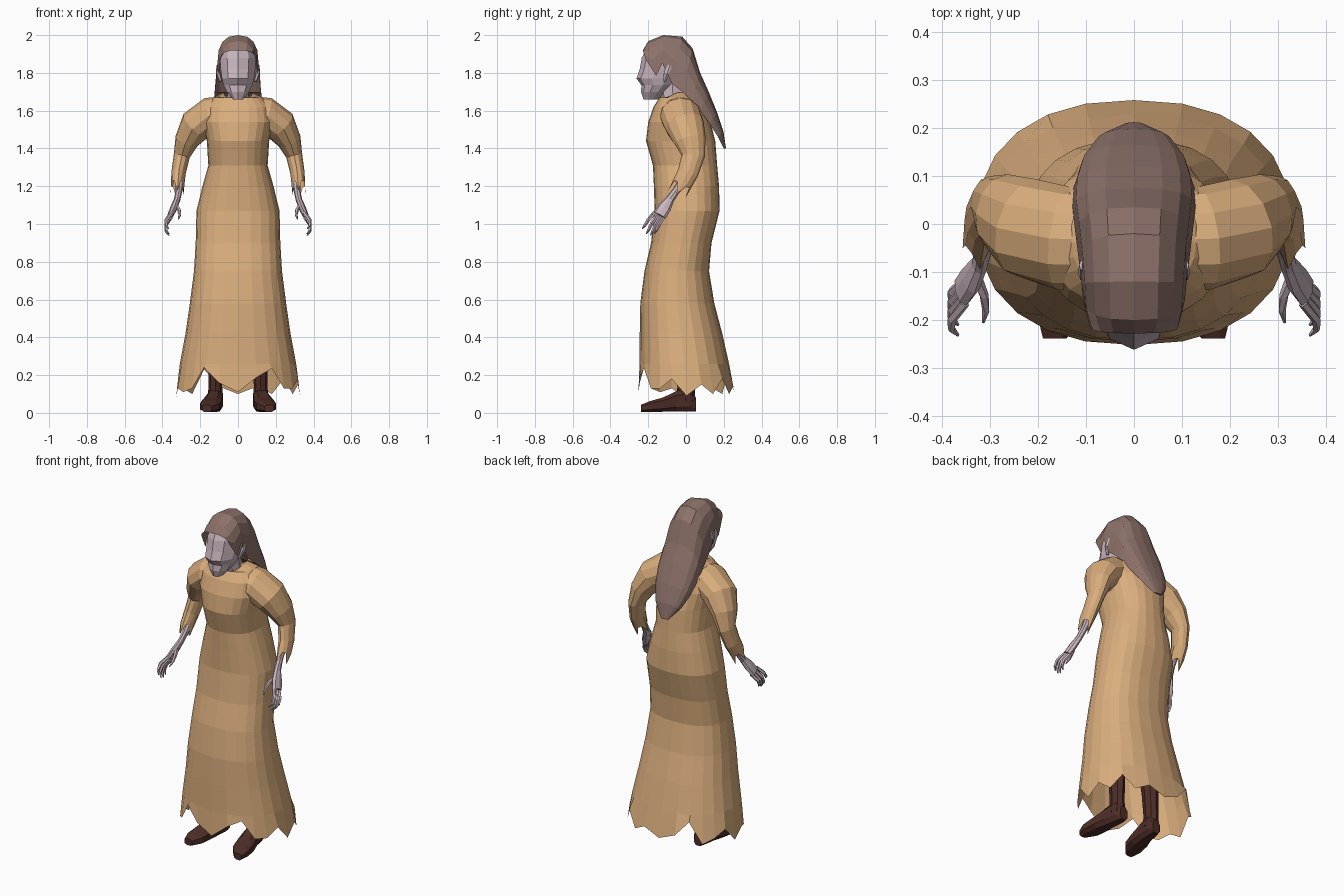
import bpy, bmesh, math
from mathutils import Vector


def material(name, rgb):
    m = bpy.data.materials.new(name)
    m.diffuse_color = (*rgb, 1)
    return m


CLOTH = material("tan cloth", (0.70, 0.42, 0.205))
SKIN = material("pale mauve skin", (0.58, 0.46, 0.51))
HAIR = material("brown hair", (0.27, 0.17, 0.145))
LEATHER = material("dark leather", (0.075, 0.026, 0.02))


def loft(name, rings, mat, caps=(True, True), mirror=False, closed=True):
    """Skin a list of equal point rings with quads."""
    bm = bmesh.new()
    vs = [[bm.verts.new(p) for p in r] for r in rings]
    n = len(vs[0])
    for a, b in zip(vs, vs[1:]):
        for i in range(n if closed else n - 1):
            j = (i + 1) % n
            bm.faces.new((a[i], a[j], b[j], b[i]))
    if caps[0]:
        bm.faces.new(vs[0])
    if caps[1]:
        bm.faces.new(vs[-1])
    bmesh.ops.recalc_face_normals(bm, faces=bm.faces)
    me = bpy.data.meshes.new(name)
    bm.to_mesh(me)
    bm.free()
    me.materials.append(mat)
    ob = bpy.data.objects.new(name, me)
    bpy.context.collection.objects.link(ob)
    if mirror:
        ob.modifiers.new("mirror", 'MIRROR').use_mirror_merge = False
    return ob


def oval(c, u, v, n, e=2.0, start=0.0):
    """Superellipse ring about c with half axes u and v."""
    out = []
    for k in range(n):
        t = start + 2 * math.pi * k / n
        co, si = math.cos(t), math.sin(t)
        out.append(Vector(c) + Vector(u) * math.copysign(abs(co) ** (2 / e), co)
                   + Vector(v) * math.copysign(abs(si) ** (2 / e), si))
    return out


def level(sections, n, e=2.0):
    """Horizontal rings from (z, half width, front y, back y), starting at the front."""
    return [oval((0, (f + b) / 2, z), (0, (f - b) / 2, 0), (w, 0, 0), n, e)
            for z, w, f, b in sections]


def tube(path, n):
    """Rings across a path of (x, y, z, radius sideways, radius in depth)."""
    pts = [Vector(p[:3]) for p in path]
    rings = []
    for i, p in enumerate(path):
        t = (pts[min(i + 1, len(pts) - 1)] - pts[max(i - 1, 0)]).normalized()
        u = t.cross(Vector((0, 1, 0))).normalized()
        rings.append(oval(pts[i], u * p[3], u.cross(t) * p[4], n))
    return rings


# Dress: long body with a dipped collar and a torn hem
dress = level([
    (0.13, 0.328, -0.252, 0.258), (0.26, 0.308, -0.246, 0.228),
    (0.42, 0.278, -0.245, 0.192), (0.58, 0.255, -0.242, 0.15),
    (0.75, 0.233, -0.22, 0.122), (0.90, 0.224, -0.185, 0.135),
    (1.07, 0.22, -0.166, 0.178), (1.20, 0.188, -0.17, 0.175),
    (1.31, 0.157, -0.175, 0.165), (1.44, 0.165, -0.212, 0.155),
    (1.54, 0.19, -0.2, 0.13), (1.62, 0.18, -0.172, 0.10),
    (1.67, 0.13, -0.14, 0.065), (1.695, 0.075, -0.125, 0.03)], 24, 2.3)
hem = [.11, .19, .235, .13, .13, .18, .09, .15, .10, .18, .10, .14,
       .10, .14, .23, .10, .13, .17, .08, .13, .11, .13, .24, .16]
for p, z in zip(dress[0], hem):
    p.z = z
for k, p in enumerate(dress[-1]):
    p.z -= 0.04 * max(0, math.cos(2 * math.pi * k / 24))
loft("dress", dress, CLOTH, caps=(False, False))

# Sleeves: rounded shoulders, tapering to a ragged cuff
sleeve = tube([
    (0.03, -0.035, 1.59, 0.09, 0.105), (0.145, -0.03, 1.575, 0.097, 0.108),
    (0.222, -0.008, 1.522, 0.09, 0.105), (0.272, 0.022, 1.44, 0.064, 0.084),
    (0.298, 0.038, 1.36, 0.043, 0.062), (0.315, 0.01, 1.27, 0.038, 0.055),
    (0.323, -0.03, 1.19, 0.034, 0.05)], 12)
for k, p in enumerate(sleeve[-1]):
    p += Vector((0.0, -0.02, -0.035)) if k % 3 == 0 else Vector((0, 0.008, 0.02))
loft("sleeves", sleeve, CLOTH, caps=(True, False), mirror=True)

# Forearms and palms
loft("hands", tube([
    (0.305, 0.01, 1.28, 0.024, 0.026), (0.312, -0.05, 1.18, 0.018, 0.02),
    (0.322, -0.085, 1.13, 0.017, 0.023), (0.34, -0.115, 1.085, 0.019, 0.036),
    (0.358, -0.14, 1.045, 0.016, 0.036)], 8), SKIN, mirror=True)

# Fingers curl out and down
for k in range(4):
    by, bz = -0.165 + 0.016 * k, 1.06 - 0.008 * k
    ty, tz = -0.232 + 0.022 * k, (0.975, 0.948, 0.94, 0.95)[k]
    loft("finger", tube([
        (0.352, by, bz, 0.010, 0.010),
        (0.379, by * .5 + ty * .5, bz * .55 + tz * .45, 0.010, 0.010),
        (0.380, by * .2 + ty * .8, bz * .2 + tz * .8, 0.008, 0.008),
        (0.366, ty, tz, 0.003, 0.003)], 5), SKIN, mirror=True)
loft("thumb", tube([
    (0.328, -0.11, 1.10, 0.011, 0.012), (0.312, -0.15, 1.075, 0.010, 0.010),
    (0.308, -0.18, 1.05, 0.008, 0.008), (0.314, -0.205, 1.025, 0.003, 0.003)],
    5), SKIN, mirror=True)

# Head and neck, with a ridge down the middle of the face
loft("head", level([
    (1.66, 0.028, -0.225, -0.15), (1.70, 0.062, -0.238, -0.10),
    (1.735, 0.08, -0.236, -0.06), (1.77, 0.09, -0.262, -0.03),
    (1.82, 0.097, -0.245, -0.01), (1.88, 0.10, -0.234, 0.02),
    (1.94, 0.085, -0.205, 0.01)], 10, 1.9), SKIN)
loft("neck", level([
    (1.62, 0.066, -0.12, 0.02), (1.69, 0.055, -0.14, 0.0),
    (1.77, 0.055, -0.15, 0.0)], 8), SKIN)
loft("ears", tube([
    (0.092, -0.115, 1.755, 0.008, 0.008), (0.105, -0.1, 1.80, 0.012, 0.02),
    (0.108, -0.085, 1.84, 0.006, 0.012)], 6), SKIN, mirror=True)

# Hair: arches over the skull that run on into a long fall down the back
arches = [  # top y, z, bottom y, z, half width
    (-0.228, 1.92, -0.215, 1.875, 0.092), (-0.20, 1.968, -0.158, 1.785, 0.106),
    (-0.12, 2.0, -0.125, 1.85, 0.109), (-0.02, 1.992, -0.075, 1.745, 0.115),
    (0.035, 1.93, -0.02, 1.70, 0.122), (0.075, 1.80, 0.035, 1.65, 0.128),
    (0.12, 1.70, 0.075, 1.60, 0.126), (0.165, 1.59, 0.125, 1.53, 0.110),
    (0.198, 1.49, 0.17, 1.46, 0.078), (0.212, 1.40, 0.20, 1.40, 0.025)]
rings = []
for ty, tz, by, bz, w in arches:
    ring = []
    for k in range(9):
        t = math.pi * k / 8
        c, s = math.cos(t), math.sin(t) ** 0.8
        x = w * math.copysign(abs(c) ** 0.8, c)
        ring.append((x, by + (ty - by) * s, bz + (tz - bz) * s))
    rings.append(ring)
loft("hair_crown", rings[:5], HAIR, caps=(False, False), closed=False)
loft("hair_fall", rings[4:], HAIR, caps=(False, True))

# Boots: turned-out foot sections from heel to toe, and a shaft under the dress
foot = [oval((x, y, h / 2 + .004), (w, 0, 0), (0, 0, h / 2), 8, 3, math.pi / 8)
        for y, x, w, h in [
    (0.052, 0.115, 0.026, 0.08), (0.02, 0.118, 0.04, 0.13),
    (-0.05, 0.126, 0.045, 0.115), (-0.12, 0.138, 0.056, 0.08),
    (-0.19, 0.15, 0.054, 0.06), (-0.238, 0.165, 0.026, 0.04)]]
loft("boot_feet", foot, LEATHER, mirror=True)
loft("boot_shafts", tube([
    (0.12, 0.0, 0.06, 0.042, 0.05), (0.12, 0.0, 0.14, 0.036, 0.046),
    (0.118, -0.005, 0.28, 0.04, 0.052), (0.112, -0.02, 0.48, 0.052, 0.06)], 8),
    LEATHER, mirror=True)
